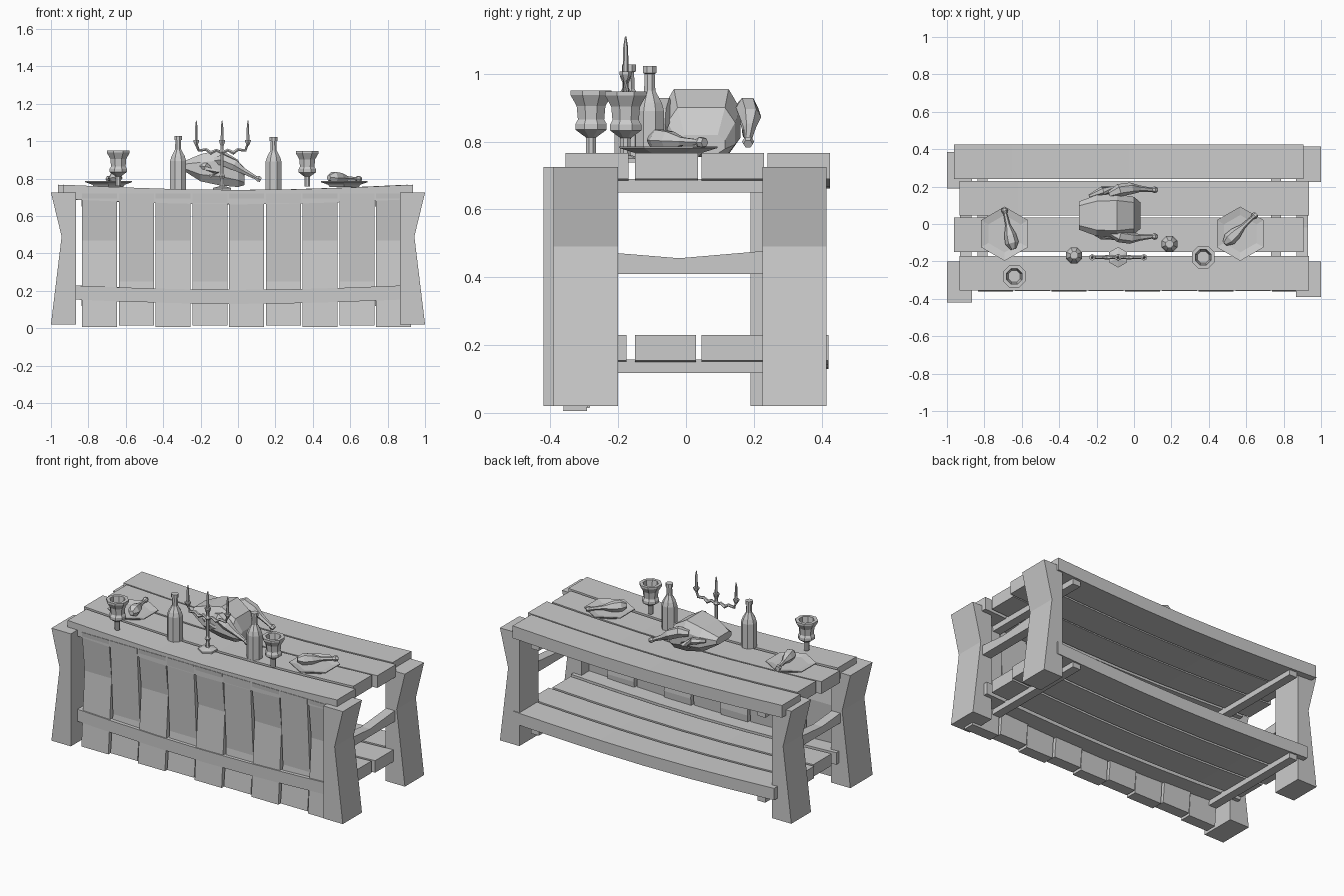
import bpy, bmesh, math
from mathutils import Vector

old = bpy.data.objects.get("Cube")
if old:
    bpy.data.objects.remove(old, do_unlink=True)

GREY = (0.6, 0.6, 0.6, 1.0)
mat = bpy.data.materials.new("plain_grey")
mat.use_nodes = True
mat.diffuse_color = GREY
mat.node_tree.nodes["Principled BSDF"].inputs["Base Color"].default_value = GREY


def loft(name, rings):
    """Skin a list of equal-length point rings and cap both ends."""
    bm = bmesh.new()
    loops = [[bm.verts.new(p) for p in ring] for ring in rings]
    n = len(loops[0])
    for a, b in zip(loops, loops[1:]):
        for i in range(n):
            j = (i + 1) % n
            bm.faces.new((a[i], a[j], b[j], b[i]))
    bm.faces.new(loops[0])
    bm.faces.new(loops[-1])
    bmesh.ops.recalc_face_normals(bm, faces=bm.faces)
    mesh = bpy.data.meshes.new(name)
    bm.to_mesh(mesh)
    bm.free()
    mesh.materials.append(mat)
    obj = bpy.data.objects.new(name, mesh)
    bpy.context.collection.objects.link(obj)
    return obj


def rect_z(x0, x1, y0, y1, z):
    return [(x0, y0, z), (x1, y0, z), (x1, y1, z), (x0, y1, z)]


def lathe(name, x, y, z, profile, sides=8, turn=0.5):
    """Turn (radius, height) pairs about a vertical axis."""
    angles = [2 * math.pi * (i + turn) / sides for i in range(sides)]
    return loft(name, [[(x + r * math.cos(a), y + r * math.sin(a), z + h) for a in angles]
                       for r, h in profile])


def tube(name, path, radii, sides=6):
    """Sweep a round section along a path with one radius per point."""
    pts = [Vector(p) for p in path]
    rings = []
    for i, p in enumerate(pts):
        d = (pts[min(i + 1, len(pts) - 1)] - pts[max(i - 1, 0)]).normalized()
        up = Vector((0, 0, 1)) if abs(d.z) < 0.9 else Vector((0, 1, 0))
        u = d.cross(up).normalized()
        v = u.cross(d)
        rings.append([p + radii[i] * (u * math.cos(a) + v * math.sin(a))
                      for a in (2 * math.pi * k / sides for k in range(sides))])
    return loft(name, rings)


def board(name, x0, x1, y0, y1, z0, z1, sag, steps=6):
    """Horizontal board along x, dipping in the middle."""
    rings = []
    for i in range(steps + 1):
        t = i / steps
        d = sag * math.sin(math.pi * t)
        x = x0 + (x1 - x0) * t
        rings.append([(x, y0, z0 - d), (x, y1, z0 - d), (x, y1, z1 - d), (x, y0, z1 - d)])
    return loft(name, rings)


# Legs with a pinched outer face
for name, s, y0, y1 in (("front_left_leg", 1, -0.39, -0.2), ("back_left_leg", 1, 0.225, 0.415),
                        ("front_right_leg", -1, -0.42, -0.2), ("back_right_leg", -1, 0.19, 0.385)):
    loft(name, [rect_z(s * 0.865, s * outer, y0, y1, z)
                for z, outer in ((0.02, 1.0), (0.49, 0.943), (0.725, 1.0))])

# Table top and lower shelf, four staggered boards each
rows = ((-0.355, -0.17, 0), (-0.15, 0.035, -0.03), (0.045, 0.23, 0), (0.24, 0.425, -0.03))
for i, (y0, y1, shift) in enumerate(rows):
    board(f"top_board_{i + 1}", -0.933 + shift, 0.935 + shift, y0, y1, 0.69, 0.767, 0.028)
    board(f"shelf_board_{i + 1}", -0.92 - shift / 2, 0.92 + shift / 2, y0, y1 - 0.005, 0.155, 0.23, 0.025)

# Cross beams under boards and side stretchers between legs
for side, x in (("left", 0.76), ("right", -0.81)):
    for level, z0, z1 in (("upper", 0.65, 0.69), ("lower", 0.118, 0.157)):
        loft(f"{side}_{level}_beam", [rect_z(x - 0.027, x + 0.027, -0.3, 0.41, z) for z in (z0, z1)])
    cx = math.copysign(0.9, x)
    loft(f"{side}_stretcher", [[(cx - 0.03, y, 0.41), (cx + 0.03, y, 0.41), (cx + 0.03, y, t), (cx - 0.03, y, t)]
                               for y, t in ((-0.25, 0.475), (-0.02, 0.456), (0.26, 0.48))])

# Front panel planks, bent inward at alternating heights
for i in range(9):
    x0 = -0.833 + 0.1965 * i
    odd = i % 2
    bend = 0.25 if odd else 0.47
    top_y, mid_y, low_y = -0.358, -0.33, -0.362 + 0.008 * odd
    loft(f"front_plank_{i + 1}", [rect_z(x0, x0 + 0.187, y, y + 0.07, z)
                                  for y, z in ((low_y, 0.006 + 0.008 * odd), (mid_y, bend), (top_y, 0.72))])

# Goblets with a hollow cup
goblet = ((0.016, 0), (0.016, 0.052), (0.05, 0.075), (0.05, 0.092), (0.042, 0.105), (0.046, 0.145),
          (0.066, 0.178), (0.066, 0.19), (0.045, 0.19), (0.034, 0.12))
lathe("right_goblet", -0.64, -0.28, 0.76, goblet)
lathe("left_goblet", 0.37, -0.178, 0.758, goblet)

# Bottles
bottle = ((0.046, 0), (0.046, 0.155), (0.038, 0.18), (0.018, 0.215), (0.016, 0.265),
          (0.022, 0.267), (0.022, 0.288))
lathe("right_bottle", -0.32, -0.168, 0.74, bottle)
lathe("left_bottle", 0.19, -0.107, 0.735, bottle)

# Candelabra: stem, two arms, three candles
cx, cy = -0.085, -0.178
lathe("candelabra_stem", cx, cy, 0.738,
      ((0.055, 0), (0.055, 0.012), (0.014, 0.022), (0.01, 0.06), (0.018, 0.075), (0.01, 0.09),
       (0.009, 0.19), (0.019, 0.205), (0.009, 0.22), (0.009, 0.235), (0.017, 0.255)), 6)
candle = ((0.008, 0), (0.018, 0.018), (0.018, 0.026), (0.009, 0.027), (0.007, 0.1), (0.002, 0.13))
for name, dx, z in (("right_candle", -0.138, 0.98), ("middle_candle", 0, 0.98), ("left_candle", 0.138, 0.98)):
    lathe(name, cx + dx, cy, z, candle, 6)
for name, s in (("right_candle_arm", -1), ("left_candle_arm", 1)):
    tube(name, [(cx + s * dx, cy, z) for dx, z in
                ((0, 0.935), (0.03, 0.952), (0.06, 0.937), (0.085, 0.955), (0.125, 0.95), (0.138, 0.985))],
         (0.008, 0.009, 0.012, 0.009, 0.009, 0.008))

# Plates
for name, x in (("right_plate", -0.692), ("left_plate", 0.568)):
    lathe(name, x, -0.052, 0.755, ((0.09, 0), (0.1, 0.012), (0.145, 0.026), (0.145, 0.031), (0.1, 0.022)), 6)

# Drumsticks served on the plates
stick = (0.014, 0.018, 0.01, 0.014, 0.032, 0.036, 0.015)
for name, a, b in (("right_drumstick", (-0.695, 0.085), (-0.645, -0.135)),
                   ("left_drumstick", (0.655, 0.055), (0.485, -0.105))):
    a, b = Vector((*a, 0.797)), Vector((*b, 0.805))
    tube(name, [a.lerp(b, t) for t in (0, 0.07, 0.14, 0.42, 0.65, 0.85, 1)], stick)

# Roast bird: chamfered body along x
body = []
for x, half, z0, z1 in ((-0.295, 0.075, 0.845, 0.89), (-0.2, 0.11, 0.785, 0.93),
                        (-0.09, 0.115, 0.762, 0.955), (0.0, 0.1, 0.755, 0.9), (0.035, 0.07, 0.765, 0.82)):
    h = z1 - z0
    body.append([(x, 0.045 + half * u, z0 + h * v) for u, v in
                 ((-0.7, 0), (0.7, 0), (1, 0.25), (1, 0.7), (0.7, 1), (-0.7, 1), (-1, 0.7), (-1, 0.25))])
loft("bird_body", body)

# Bird legs and folded wings on both sides
for side, s in (("back", 1), ("front", -1)):
    def mirrored(pts):
        return [(x, 0.058 + s * y, z) for x, y, z in pts]
    tube(f"bird_{side}_leg", mirrored([(-0.13, 0.1, 0.895), (-0.08, 0.122, 0.9), (-0.02, 0.132, 0.872),
                                       (0.03, 0.13, 0.84), (0.095, 0.125, 0.805), (0.108, 0.125, 0.8),
                                       (0.122, 0.125, 0.793)]),
         (0.018, 0.034, 0.032, 0.018, 0.011, 0.018, 0.014))
    tube(f"bird_{side}_wing", mirrored([(-0.24, 0.09, 0.87), (-0.17, 0.12, 0.865), (-0.11, 0.125, 0.83),
                                        (-0.15, 0.12, 0.815)]),
         (0.01, 0.022, 0.02, 0.01))
